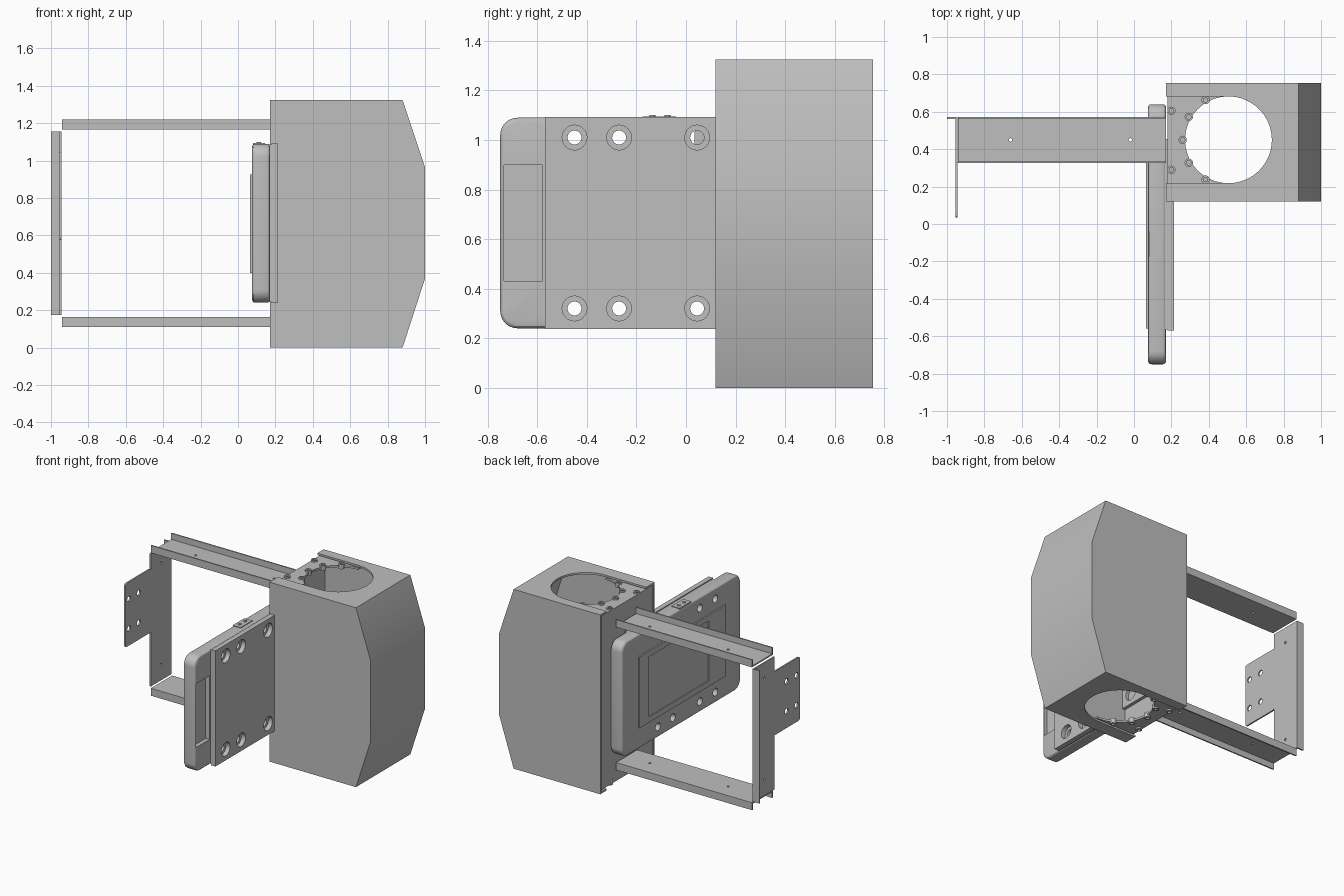
import bpy, bmesh, math
from mathutils import Matrix, Vector

if "Cube" in bpy.data.objects:
    bpy.data.objects.remove(bpy.data.objects["Cube"], do_unlink=True)

grey = bpy.data.materials.new("plain grey")
grey.use_nodes = True
COLOR = (0.52, 0.52, 0.52, 1)
grey.diffuse_color = COLOR
grey.node_tree.nodes["Principled BSDF"].inputs["Base Color"].default_value = COLOR
parts = []


def finish(name, bm):
    mesh = bpy.data.meshes.new(name)
    bmesh.ops.recalc_face_normals(bm, faces=bm.faces)
    bm.to_mesh(mesh)
    bm.free()
    mesh.materials.append(grey)
    ob = bpy.data.objects.new(name, mesh)
    bpy.context.collection.objects.link(ob)
    parts.append(ob)
    return ob


def block(name, x, y, z, round_x=0, soft=0):
    """Box from ranges; round_x rounds the corners seen along x."""
    bm = bmesh.new()
    bmesh.ops.create_cube(bm, size=1)
    for v in bm.verts:
        v.co = Vector([r[0] if c < 0 else r[1] for r, c in zip((x, y, z), v.co)])
    if round_x:
        along = [e for e in bm.edges if abs(e.verts[0].co.x - e.verts[1].co.x) > 1e-4]
        bmesh.ops.bevel(bm, geom=along, offset=round_x, segments=8, profile=0.5, affect='EDGES')
    if soft:
        rim = [e for e in bm.edges if e.calc_face_angle(0) > 1]
        bmesh.ops.bevel(bm, geom=rim, offset=soft, segments=3, profile=0.5, affect='EDGES')
    return finish(name, bm)


def rod(name, centre, r, length, axis='Z', segments=24):
    bm = bmesh.new()
    bmesh.ops.create_cone(bm, cap_ends=True, segments=segments, radius1=r, radius2=r, depth=length)
    if axis == 'X':
        bmesh.ops.rotate(bm, verts=bm.verts, matrix=Matrix.Rotation(math.pi / 2, 3, 'Y'))
    bmesh.ops.translate(bm, verts=bm.verts, vec=centre)
    return finish(name, bm)


def prism(name, profile, y0, y1):
    """Profile in x and z, extruded along y."""
    bm = bmesh.new()
    face = bm.faces.new([bm.verts.new((x, y0, z)) for x, z in profile])
    new = bmesh.ops.extrude_face_region(bm, geom=[face])['geom']
    bmesh.ops.translate(bm, vec=(0, y1 - y0, 0),
                        verts=[v for v in new if isinstance(v, bmesh.types.BMVert)])
    return finish(name, bm)


def cut(target, cutters, operation='DIFFERENCE'):
    for c in cutters:
        m = target.modifiers.new("cut", 'BOOLEAN')
        m.operation, m.solver, m.object = operation, 'EXACT', c
    bpy.context.view_layer.update()
    graph = bpy.context.evaluated_depsgraph_get()
    mesh = bpy.data.meshes.new_from_object(target.evaluated_get(graph))
    target.modifiers.clear()
    target.data = mesh
    for c in cutters:
        parts.remove(c)
        bpy.data.objects.remove(c, do_unlink=True)


H = 1.325            # height of the housing
CX, CY, R = 0.505, 0.45, 0.232   # round opening

# Housing shell, open on its right side, with a slotted round opening
shell = prism("housing_shell", [(0.172, 0), (0.88, 0), (1, 0.37), (1, 0.965), (0.88, H), (0.172, H)],
              0.12, 0.755)
hollow = prism("hollow", [(0.1, 0.014), (0.87, 0.014), (0.986, 0.373), (0.986, 0.962),
                          (0.87, H - 0.014), (0.1, H - 0.014)], 0.134, 0.741)
cut(shell, [hollow])
cut(shell, [rod("opening", (CX, CY, H / 2), R, 2, segments=64),
            block("slot", (0.1, CX), (CY - R + 0.001, CY + R - 0.001), (-0.2, 1.6))])

# Mounting bracket inside the shell: a wall with a flange at each end
block("bracket_wall", (0.18, 0.192), (0.136, 0.739), (0.03, H - 0.03))
bolts = [(CX + 0.245 * math.cos(math.radians(a)), CY + 0.245 * math.sin(math.radians(a)))
         for a in (120, 150, 180, 210, 240)] + [(0.2, 0.605), (0.2, 0.29)]
for side, z in (("lower", 0.028), ("upper", H - 0.028)):
    flange = block(side + "_bracket_flange", (0.18, CX), (0.136, 0.739), (z - 0.007, z + 0.007))
    cut(flange, [rod("opening", (CX, CY, z), R, 0.2, segments=64)])
    for i, (x, y) in enumerate(bolts):
        ring = rod(f"{side}_bushing_{i}", (x, y, z), 0.022, 0.036)
        cut(ring, [rod("bore", (x, y, z), 0.012, 0.2, segments=16)])

# Horizontal channels, webs facing inward
for side, s, web in (("lower", -1, 0.165), ("upper", 1, 1.165)):
    def span(a, b):
        return tuple(sorted((web + s * a, web + s * b)))
    beam = block(side + "_channel_web", (-0.94, 0.172), (0.326, 0.572), span(0, 0.01))
    cut(beam, [rod("hole", (x, 0.45, web), 0.009, 0.2, segments=16) for x in (-0.66, -0.02)])
    for end, y in (("front", 0.326), ("back", 0.562)):
        block(f"{side}_channel_{end}_lip", (-0.94, 0.172), (y, y + 0.01), span(0, 0.055))

# Upright with its rear lip and a drilled tab
upright = block("upright_web", (-0.955, -0.944), (0.33, 0.572), (0.175, 1.155))
cut(upright, [rod("hole", (-0.95, 0.45, z), 0.01, 0.2, 'X', 16) for z in (0.29, 1.04)])
block("upright_back_lip", (-1, -0.944), (0.562, 0.572), (0.175, 1.155))
tab = block("upright_tab", (-0.955, -0.944), (0.035, 0.335), (0.575, 1.045), round_x=0.015)
cut(tab, [rod("hole", (-0.95, y, z), 0.02, 0.2, 'X', 20) for y in (0.075, 0.19) for z in (0.7, 0.92)])

# Flat case with rounded corners, grips at both ends
HOLES = [(y, z) for y in (-0.45, -0.27, 0.045, 0.22) for z in (0.32, 1.01)]


def bores(r):
    return [rod("bore", (0.15, y, z), r, 0.6, 'X', 32) for y, z in HOLES]


case = block("case", (0.075, 0.172), (-0.75, 0.64), (0.24, 1.09), round_x=0.07, soft=0.018)
cut(case, bores(0.028) + [
    block("front_grip_recess", (0.142, 0.3), (-0.735, -0.58), (0.43, 0.9)),
    block("back_grip_recess", (0.142, 0.3), (0.47, 0.625), (0.43, 0.9))])

# Back pad of the case with a sunken panel
pad = block("case_back_pad", (0.065, 0.08), (-0.56, 0.45), (0.4, 0.925))
cut(pad, [block("sunken", (0, 0.073), (-0.36, 0.34), (0.44, 0.885))])

# Front cover plate with counterbored holes
core = block("case_core", (0.165, 0.182), (-0.565, 0.455), (0.245, 1.085))
cut(core, bores(0.028))
cover = block("cover_plate", (0.178, 0.215), (-0.57, 0.46), (0.238, 1.092))
cut(cover, bores(0.05))

# Small connector cover on the top edge
block("connector_cover", (0.08, 0.145), (-0.175, -0.04), (1.085, 1.095))
for i, y in enumerate((-0.135, -0.075)):
    rod(f"connector_screw_{i}", (0.11, y, 1.094), 0.012, 0.012, segments=16)

# Smooth shading with sharp edges kept
bpy.ops.object.select_all(action='DESELECT')
for ob in parts:
    ob.select_set(True)
bpy.context.view_layer.objects.active = parts[0]
bpy.ops.object.shade_smooth_by_angle(angle=math.radians(30))
